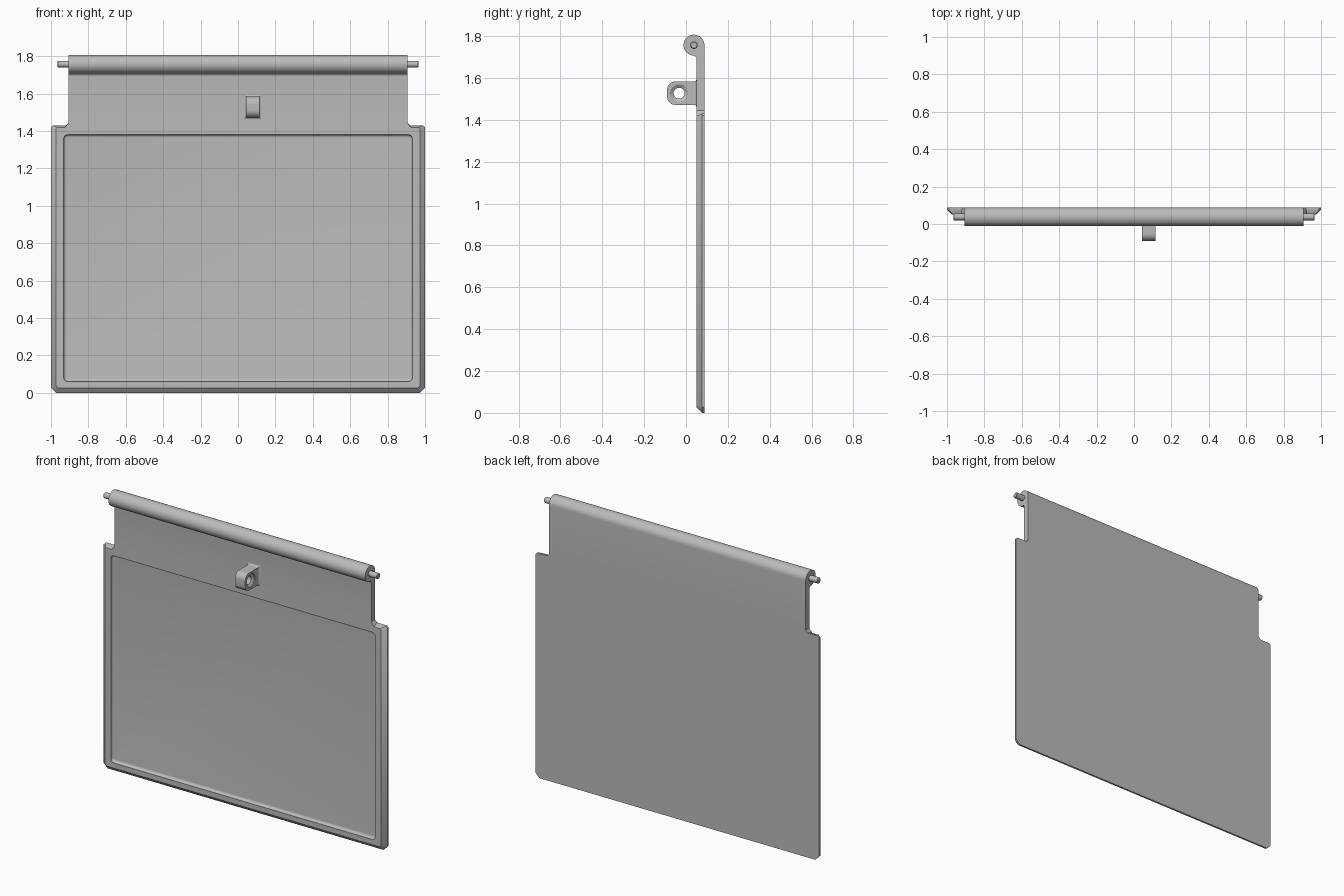
import bpy, bmesh
from math import radians, cos, sin, sqrt

cube = bpy.data.objects.get("Cube")
if cube:
    bpy.data.objects.remove(cube, do_unlink=True)

grey = bpy.data.materials.new("plain_grey")
grey.use_nodes = True
grey.diffuse_color = (0.5, 0.5, 0.5, 1)
grey.node_tree.nodes["Principled BSDF"].inputs["Base Color"].default_value = grey.diffuse_color

FRONT, BACK = 0.05, 0.088      # panel faces in y
HALF = 0.905                   # half width of the hinge leaf
AXIS_Y, AXIS_Z, BARREL = 0.038, 1.757, 0.05
SHOULDER = 1.43


def loft(name, rings):
    """Closed solid through rings of equal point count."""
    bm = bmesh.new()
    loops = [[bm.verts.new(p) for p in ring] for ring in rings]
    n = len(loops[0])
    for a, b in zip(loops, loops[1:]):
        for i in range(n):
            j = (i + 1) % n
            bm.faces.new((a[i], a[j], b[j], b[i]))
    bm.faces.new(loops[0])
    bm.faces.new(loops[-1])
    bmesh.ops.recalc_face_normals(bm, faces=bm.faces)
    mesh = bpy.data.meshes.new(name)
    bm.to_mesh(mesh)
    bm.free()
    mesh.materials.append(grey)
    ob = bpy.data.objects.new(name, mesh)
    bpy.context.collection.objects.link(ob)
    return ob


def activate(ob):
    bpy.ops.object.select_all(action='DESELECT')
    ob.select_set(True)
    bpy.context.view_layer.objects.active = ob


def smooth(ob):
    activate(ob)
    bpy.ops.object.shade_smooth_by_angle(angle=radians(35))


def cut(ob, cutter):
    cutter.hide_render = True
    mod = ob.modifiers.new("cut", 'BOOLEAN')
    mod.operation, mod.solver, mod.object = 'DIFFERENCE', 'EXACT', cutter
    activate(ob)
    bpy.ops.object.modifier_apply(modifier=mod.name)
    bpy.data.objects.remove(cutter, do_unlink=True)


def arc(cx, cy, r, start, end, steps):
    angles = [radians(start + (end - start) * i / steps) for i in range(steps + 1)]
    return [(cx + r * cos(a), cy + r * sin(a)) for a in angles]


def round_rect(x0, x1, z0, z1, r, steps=5):
    return (arc(x1 - r, z1 - r, r, 0, 90, steps) + arc(x0 + r, z1 - r, r, 90, 180, steps)
            + arc(x0 + r, z0 + r, r, 180, 270, steps) + arc(x1 - r, z0 + r, r, 270, 360, steps))


def at_y(points, y):
    return [(x, y, z) for x, z in points]


def at_x(points, x):
    return [(x, y, z) for y, z in points]


def mirrored(points):
    return points + [(-x, z) for x, z in reversed(points)]


# Door panel: chamfered sides and bottom, small shoulders beside the leaf
outer = mirrored([(0.972, 0), (1, 0.028), (1, 1.42), (0.99, SHOULDER),
                  (0.92, SHOULDER), (HALF, 1.445)])
inner = mirrored([(0.962, 0.027), (0.974, 0.04), (0.974, 1.41), (0.967, 1.418),
                  (0.925, 1.418), (HALF, 1.445)])
panel = loft("door_panel", [at_y(outer, BACK), at_y(outer, 0.076), at_y(inner, FRONT)])

# Shallow recess with a rounded foot
depth, foot = 0.02, 0.015
rings = []
for y, inset in [(FRONT - 0.02, 0)] + [
        (FRONT + depth - foot + foot * sin(radians(a)), foot * (1 - cos(radians(a))))
        for a in range(0, 91, 15)]:
    rings.append(at_y(round_rect(-0.932 + inset, 0.932 - inset, 0.06 + inset,
                                 1.38 - inset, 0.022 - inset), y))
cut(panel, loft("recess_cutter", rings))
smooth(panel)

# Hinge leaf with rolled barrel along the top
fillet = 0.015
fy = FRONT - fillet
fz = AXIS_Z - sqrt((BARREL + fillet) ** 2 - (AXIS_Y - fy) ** 2)
profile = ([(BACK, 1.445)] + arc(AXIS_Y, AXIS_Z, BARREL, 0, 267, 32)
           + arc(fy, fz, fillet, 87, 0, 6) + [(FRONT, 1.445)])
smooth(loft("hinge_leaf", [at_x(profile, -HALF), at_x(profile, HALF)]))

# Hinge pins
for side, label in ((1, "left"), (-1, "right")):
    stations = [(HALF - 0.02, 0.018), (0.962, 0.018), (0.966, 0.014)]
    smooth(loft(label + "_hinge_pin",
                [at_x(arc(AXIS_Y, AXIS_Z, r, 0, 345, 23), side * x) for x, r in stations]))

# Pull lug with a countersunk eye
LX0, LX1, LZ0, LZ1 = 0.042, 0.114, 1.472, 1.583
EYE_Y, EYE_Z = -0.033, 1.5275
lug_profile = (arc(-0.052, LZ1 - 0.038, 0.038, 90, 180, 8)
               + arc(-0.052, LZ0 + 0.038, 0.038, 180, 270, 8)
               + [(0.06, LZ0), (0.06, LZ1)])
lug = loft("pull_lug", [at_x(lug_profile, LX0), at_x(lug_profile, LX1)])
stations = [(LX0 - 0.01, 0.042), (LX0 + 0.006, 0.042), (LX0 + 0.016, 0.026),
            (LX1 - 0.016, 0.026), (LX1 - 0.006, 0.042), (LX1 + 0.01, 0.042)]
cut(lug, loft("eye_cutter", [at_x(arc(EYE_Y, EYE_Z, r, 0, 348.75, 31), x)
                             for x, r in stations]))
smooth(lug)

# Flared foot where the lug meets the panel
flare = 0.012
rings = []
for a in range(0, 91, 18):
    grow = flare * (1 - sin(radians(a)))
    y = FRONT - flare * (1 - cos(radians(a)))
    rings.append([(LX0 - grow, y, LZ0 - grow), (LX1 + grow, y, LZ0 - grow),
                  (LX1 + grow, y, LZ1 + grow), (LX0 - grow, y, LZ1 + grow)])
rings.reverse()
smooth(loft("lug_foot", rings))
